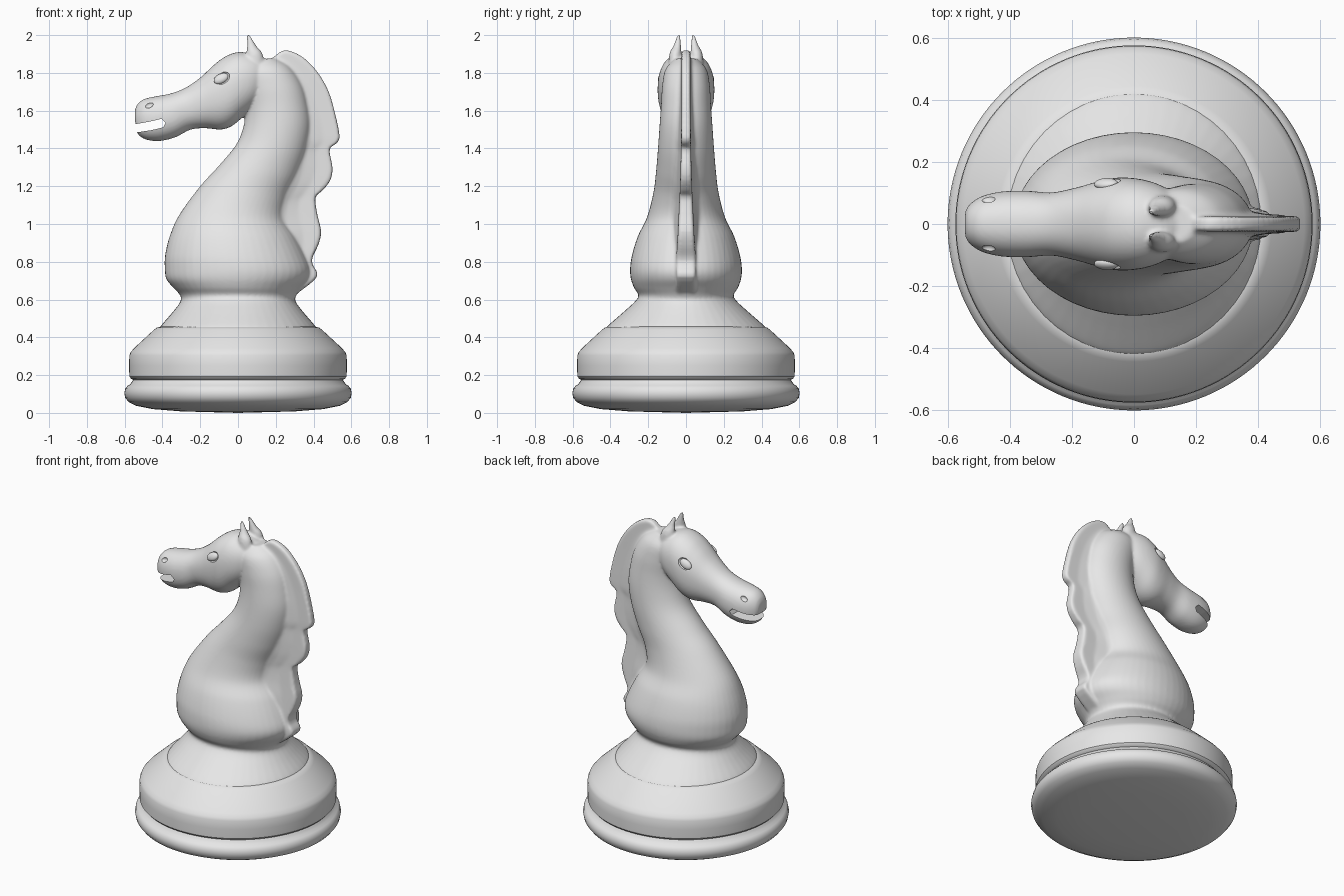
import bpy, bmesh, math
from mathutils import Matrix, Euler, Vector

if "Cube" in bpy.data.objects:
    bpy.data.objects.remove(bpy.data.objects["Cube"])

grey = bpy.data.materials.new("plain grey")
grey.diffuse_color = (0.8, 0.8, 0.8, 1)
grey.use_nodes = True
grey.node_tree.nodes["Principled BSDF"].inputs["Base Color"].default_value = grey.diffuse_color


def finish(name, bm):
    bmesh.ops.recalc_face_normals(bm, faces=bm.faces)
    me = bpy.data.meshes.new(name)
    bm.to_mesh(me)
    bm.free()
    me.materials.append(grey)
    ob = bpy.data.objects.new(name, me)
    bpy.context.collection.objects.link(ob)
    return ob


def smooth(ob, angle):
    bpy.ops.object.select_all(action='DESELECT')
    ob.select_set(True)
    bpy.context.view_layer.objects.active = ob
    bpy.ops.object.shade_smooth_by_angle(angle=math.radians(angle))


def resample(rows, n=6):
    """Catmull-Rom interpolation of section rows."""
    out = []
    for i in range(len(rows) - 1):
        quad = zip(rows[max(i - 1, 0)], rows[i], rows[i + 1], rows[min(i + 2, len(rows) - 1)])
        quad = list(quad)
        for k in range(n):
            t = k / n
            out.append([0.5 * (2 * b + (c - a) * t + (2 * a - 5 * b + 4 * c - d) * t * t
                               + (3 * b - a - 3 * c + d) * t ** 3) for a, b, c, d in quad])
    return out + [list(rows[-1])]


def skin(bm, rings):
    loops = [[bm.verts.new(p) for p in r] for r in rings]
    n = len(loops[0])
    for a, b in zip(loops, loops[1:]):
        for j in range(n):
            bm.faces.new((a[j], a[(j + 1) % n], b[(j + 1) % n], b[j]))
    bm.faces.new(loops[0])
    bm.faces.new(loops[-1])


def loft(bm, rows, power=1.0, cy=None, side=1, n=48):
    """Rows are (front x, front z, back x, back z, half width[, y centre])."""
    rings = []
    for r in resample(rows):
        fx, fz, bx, bz, w = r[:5]
        yc = r[5] * side if len(r) > 5 else 0
        ring = []
        for j in range(n):
            t = 2 * math.pi * j / n
            c, s = [math.copysign(abs(v) ** power, v) for v in (math.cos(t), math.sin(t))]
            ring.append(((fx + bx) / 2 + (bx - fx) / 2 * c, yc + w * s,
                         (fz + bz) / 2 + (bz - fz) / 2 * c))
        rings.append(ring)
    skin(bm, rings)


def ellipsoid(bm, loc, radii, rot=(0, 0, 0)):
    m = Matrix.LocRotScale(Vector(loc), Euler(rot), Vector(radii))
    bmesh.ops.create_uvsphere(bm, u_segments=32, v_segments=16, radius=1, matrix=m)


# turned base
profile = [(0, 0), (.3, .008), (.45, .02), (.54, .038), (.58, .058), (.597, .08), (.602, .105),
           (.597, .128), (.585, .143), (.57, .152), (.562, .165), (.555, .175), (.565, .18),
           (.575, .192), (.577, .25), (.575, .305), (.568, .322), (.55, .343), (.445, .44),
           (.43, .451), (.41, .457), (0, .458)]
bm = bmesh.new()
vs = [bm.verts.new((r, 0, z)) for r, z in profile]
es = [bm.edges.new(p) for p in zip(vs, vs[1:])]
bmesh.ops.spin(bm, geom=vs + es, cent=(0, 0, 0), axis=(0, 0, 1), angle=2 * math.pi, steps=128)
bmesh.ops.remove_doubles(bm, verts=bm.verts, dist=1e-4)
smooth(finish("base", bm), 35)

bm = bmesh.new()
# pedestal, chest and neck
loft(bm, [
    (-.42, .44, .42, .44, .43), (-.405, .465, .405, .465, .41), (-.345, .535, .345, .535, .33),
    (-.305, .59, .305, .59, .27), (-.308, .625, .308, .62, .252), (-.345, .665, .335, .66, .275),
    (-.38, .71, .375, .71, .292), (-.388, .77, .385, .76, .296), (-.385, .84, .36, .83, .286),
    (-.36, .94, .31, .93, .255), (-.31, 1.05, .25, 1.03, .205), (-.2, 1.2, .265, 1.14, .172),
    (-.1, 1.31, .32, 1.26, .158), (-.01, 1.42, .365, 1.39, .148), (.03, 1.52, .385, 1.52, .14),
    (.04, 1.62, .37, 1.64, .132), (.02, 1.72, .34, 1.74, .126), (.0, 1.8, .28, 1.83, .11),
    (.02, 1.86, .2, 1.88, .065)])
# head, from poll to muzzle
loft(bm, [
    (.15, 1.87, .11, 1.64, .1), (.08, 1.9, .07, 1.605, .13), (0, 1.91, .03, 1.57, .146),
    (-.07, 1.885, -.03, 1.52, .15), (-.13, 1.84, -.09, 1.5, .139), (-.2, 1.775, -.17, 1.507, .118),
    (-.28, 1.72, -.25, 1.5, .102), (-.36, 1.69, -.33, 1.46, .107), (-.44, 1.675, -.41, 1.44, .105),
    (-.5, 1.66, -.48, 1.445, .09), (-.535, 1.63, -.525, 1.47, .064),
    (-.547, 1.595, -.542, 1.51, .04)], power=.9)
# ears
for s in (1, -1):
    loft(bm, [(.04, 1.82, .15, 1.8, .035, .06), (.045, 1.9, .13, 1.9, .032, .056),
              (.048, 1.95, .1, 1.94, .02, .046), (.047, 1.985, .075, 1.98, .012, .041),
              (.048, 2.005, .062, 2.003, .007, .038)], side=s, n=24)
# mane: outer point, inner point, half thickness
mane = resample([
    (.19, 1.885, .15, 1.82, .02), (.25, 1.92, .2, 1.8, .023), (.34, 1.885, .25, 1.74, .023),
    (.42, 1.805, .28, 1.68, .023), (.48, 1.7, .3, 1.6, .023), (.515, 1.58, .32, 1.53, .024),
    (.537, 1.47, .32, 1.45, .025), (.525, 1.43, .32, 1.42, .025), (.485, 1.395, .31, 1.38, .026),
    (.5, 1.3, .28, 1.3, .028), (.49, 1.235, .25, 1.22, .03), (.45, 1.18, .22, 1.16, .032),
    (.41, 1.14, .2, 1.1, .034), (.42, 1.05, .18, 1.03, .038), (.44, .96, .2, .95, .042),
    (.425, .89, .22, .88, .046), (.395, .825, .25, .83, .05), (.395, .785, .25, .78, .05),
    (.418, .72, .25, .72, .05), (.31, .63, .2, .66, .05)], 4)
section = [(0, .75), (.05, 1), (.4, 1.1), (.7, 1.6), (1, 2.6)]
section += [(f, -k) for f, k in reversed(section)]
skin(bm, [[(ox + (ix - ox) * f, w * k, oz + (iz - oz) * f) for f, k in section]
          for ox, oz, ix, iz, w in mane])
horse = finish("horse", bm)

# cutters: open mouth, nostrils, eye sockets
bm = bmesh.new()
mouth = [(-.6, 1.535), (-.535, 1.53), (-.468, 1.542), (-.405, 1.557), (-.383, 1.535),
         (-.395, 1.512), (-.457, 1.497), (-.53, 1.486), (-.6, 1.486)]
skin(bm, [[(x, y, z) for x, z in mouth] for y in (-.2, .2)])
for s in (1, -1):
    ellipsoid(bm, (-.472, s * .086, 1.632), (.026, .02, .017), (s * .5, -.4, 0))
    ellipsoid(bm, (-.09, s * .136, 1.77), (.05, .016, .033), (s * .37, -.45, 0))
cutter = finish("detail_cutter", bm)
cutter.hide_render = True

# blend the parts into one carved surface, then cut the details
m = horse.modifiers.new("blend", 'REMESH')
m.mode = 'VOXEL'
m.voxel_size = .008
m = horse.modifiers.new("soften", 'SMOOTH')
m.factor = .5
m.iterations = 6
m = horse.modifiers.new("details", 'BOOLEAN')
m.operation = 'DIFFERENCE'
m.solver = 'EXACT'
m.object = cutter
dg = bpy.context.evaluated_depsgraph_get()
carved = bpy.data.meshes.new_from_object(horse.evaluated_get(dg))
horse.modifiers.clear()
horse.data = carved
carved.materials.clear()
carved.materials.append(grey)
bpy.data.objects.remove(cutter)
smooth(horse, 40)

# eyes
for s, name in ((1, "left_eye"), (-1, "right_eye")):
    bm = bmesh.new()
    ellipsoid(bm, (-.09, s * .13, 1.77), (.041, .017, .026), (s * .37, -.45, 0))
    smooth(finish(name, bm), 60)
